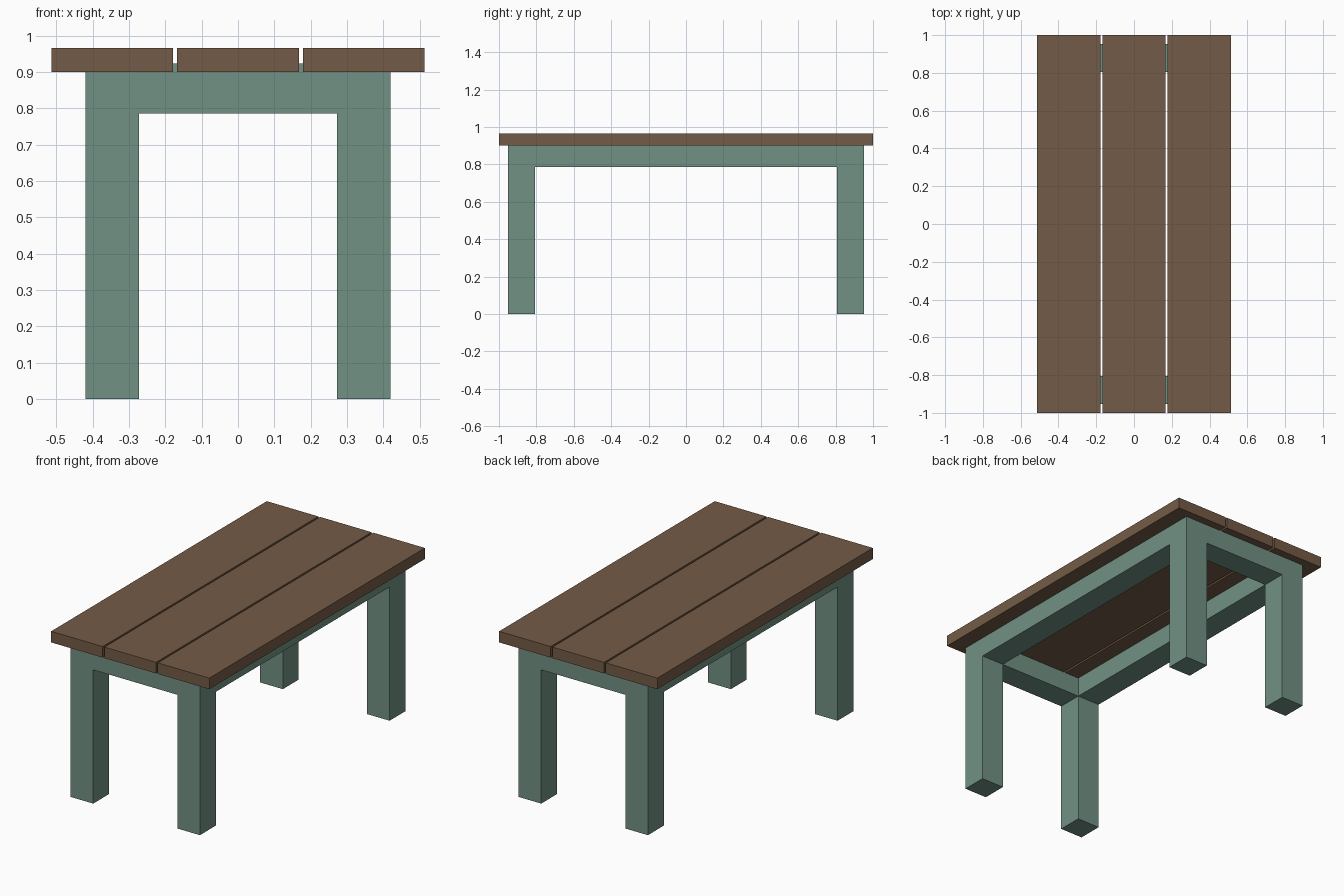
import bpy
import bmesh
from mathutils import Matrix, Vector

if "Cube" in bpy.data.objects:
    bpy.data.objects.remove(bpy.data.objects["Cube"])


def material(name, rgb):
    m = bpy.data.materials.new(name)
    m.diffuse_color = (*rgb, 1.0)
    m.use_nodes = True
    m.node_tree.nodes["Principled BSDF"].inputs["Base Color"].default_value = m.diffuse_color
    return m


GREEN = material("sage green paint", (0.165, 0.283, 0.227))
BROWN = material("brown wood", (0.174, 0.105, 0.063))


def box(name, lo, hi, mat):
    lo, hi = Vector(lo), Vector(hi)
    bm = bmesh.new()
    bmesh.ops.create_cube(bm, size=1.0, matrix=Matrix.Diagonal((*(hi - lo), 1.0)))
    mesh = bpy.data.meshes.new(name)
    bm.to_mesh(mesh)
    bm.free()
    mesh.materials.append(mat)
    obj = bpy.data.objects.new(name, mesh)
    obj.location = (lo + hi) / 2
    bpy.context.collection.objects.link(obj)
    return obj


LEG = 0.147                   # square leg and rail width
X, Y = 0.42, 0.953            # outer half sizes of the frame
RAIL_Z, FRAME_TOP = 0.785, 0.923
TOP_Z0, TOP_Z1 = 0.90, 0.965  # planks sit slightly over the frame

# Legs
for sy, fb in ((-1, "front"), (1, "back")):
    for sx, lr in ((-1, "left"), (1, "right")):
        cx, cy = sx * (X - LEG / 2), sy * (Y - LEG / 2)
        box(f"{fb}_{lr}_leg", (cx - LEG / 2, cy - LEG / 2, 0),
            (cx + LEG / 2, cy + LEG / 2, RAIL_Z), GREEN)

# Cross rails at the ends, full width
for sy, fb in ((-1, "front"), (1, "back")):
    cy = sy * (Y - LEG / 2)
    box(f"{fb}_rail", (-X, cy - LEG / 2, RAIL_Z), (X, cy + LEG / 2, FRAME_TOP), GREEN)

# Long side rails between the cross rails
for sx, lr in ((-1, "left"), (1, "right")):
    cx = sx * (X - LEG / 2)
    box(f"{lr}_rail", (cx - LEG / 2, -Y + LEG, RAIL_Z),
        (cx + LEG / 2, Y - LEG, FRAME_TOP), GREEN)

# Table top planks
PLANK, PITCH = 0.335, 0.346
for i, name in ((-1, "left"), (0, "middle"), (1, "right")):
    cx = i * PITCH
    box(f"{name}_plank", (cx - PLANK / 2, -1, TOP_Z0), (cx + PLANK / 2, 1, TOP_Z1), BROWN)
